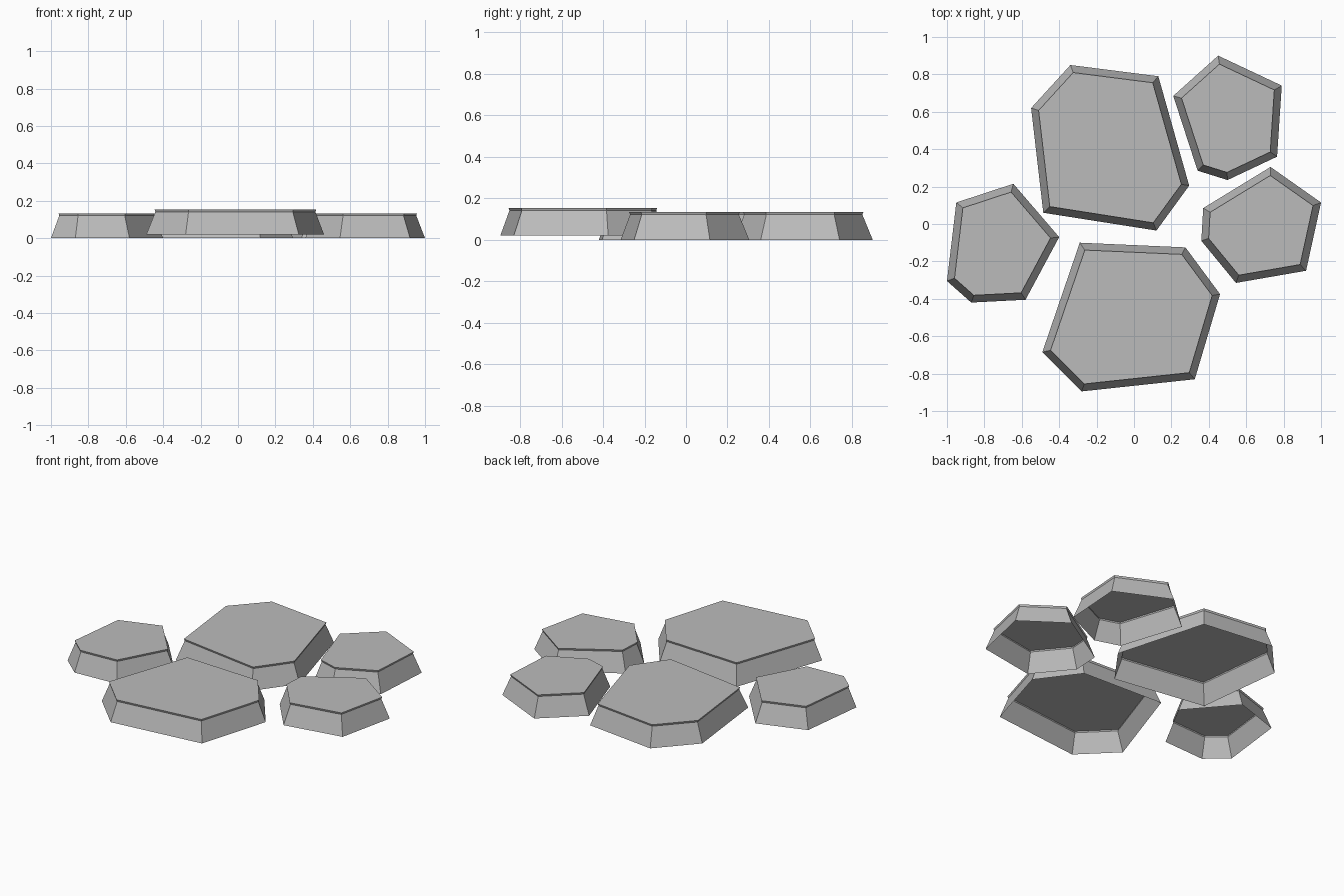
import bpy, bmesh
from mathutils import Vector

old = bpy.data.objects.get("Cube")
if old:
    bpy.data.objects.remove(old, do_unlink=True)

stone = bpy.data.materials.new("stone grey")
stone.use_nodes = True
GREY = (0.5, 0.5, 0.5, 1)
stone.diffuse_color = GREY
stone.node_tree.nodes["Principled BSDF"].inputs["Base Color"].default_value = GREY

HEIGHT, LIP = 0.133, 0.012


def inset(points, d):
    """Offset a clockwise outline inwards by d, keeping the edges parallel."""
    result = []
    for i, p in enumerate(points):
        a = (p - points[i - 1]).normalized()
        b = (points[(i + 1) % len(points)] - p).normalized()
        na, nb = Vector((a.y, -a.x)), Vector((b.y, -b.x))
        result.append(p + (na + nb) * d / (1 + na.dot(nb)))
    return result


def slab(name, outline, base=0.0):
    """Hollow stone: sloping walls, a thin lip and a flat top, open below."""
    outer = [Vector(p) for p in outline]
    bm = bmesh.new()
    levels = [(0, 0), (0.042, HEIGHT - LIP), (0.038, HEIGHT)]
    rings = [[bm.verts.new((p.x, p.y, base + z)) for p in inset(outer, d)]
             for d, z in levels]
    n = len(outer)
    for low, high in zip(rings, rings[1:]):
        for i in range(n):
            j = (i + 1) % n
            bm.faces.new((low[j], low[i], high[i], high[j]))
    bm.faces.new(rings[-1][::-1])
    mesh = bpy.data.meshes.new(name)
    bm.to_mesh(mesh)
    bm.free()
    mesh.materials.append(stone)
    bpy.context.collection.objects.link(bpy.data.objects.new(name, mesh))


# Outlines run clockwise seen from above
slab("large_back_stone", [(-.34, .85), (.13, .79), (.295, .205),
                          (.12, -.035), (-.485, .06), (-.55, .62)])
slab("large_front_stone", [(-.29, -.10), (.275, -.125), (.46, -.375),
                           (.325, -.83), (-.28, -.895), (-.49, -.685)], 0.02)
slab("small_right_stone", [(-.95, .115), (-.645, .215), (-.40, -.07),
                           (-.58, -.405), (-.87, -.42), (-1, -.305)])
slab("small_back_left_stone", [(.45, .90), (.79, .74), (.765, .36),
                               (.50, .235), (.34, .285), (.21, .685)])
slab("small_left_stone", [(.73, .305), (1, .115), (.92, -.25),
                          (.545, -.315), (.36, -.09), (.37, .085)])
